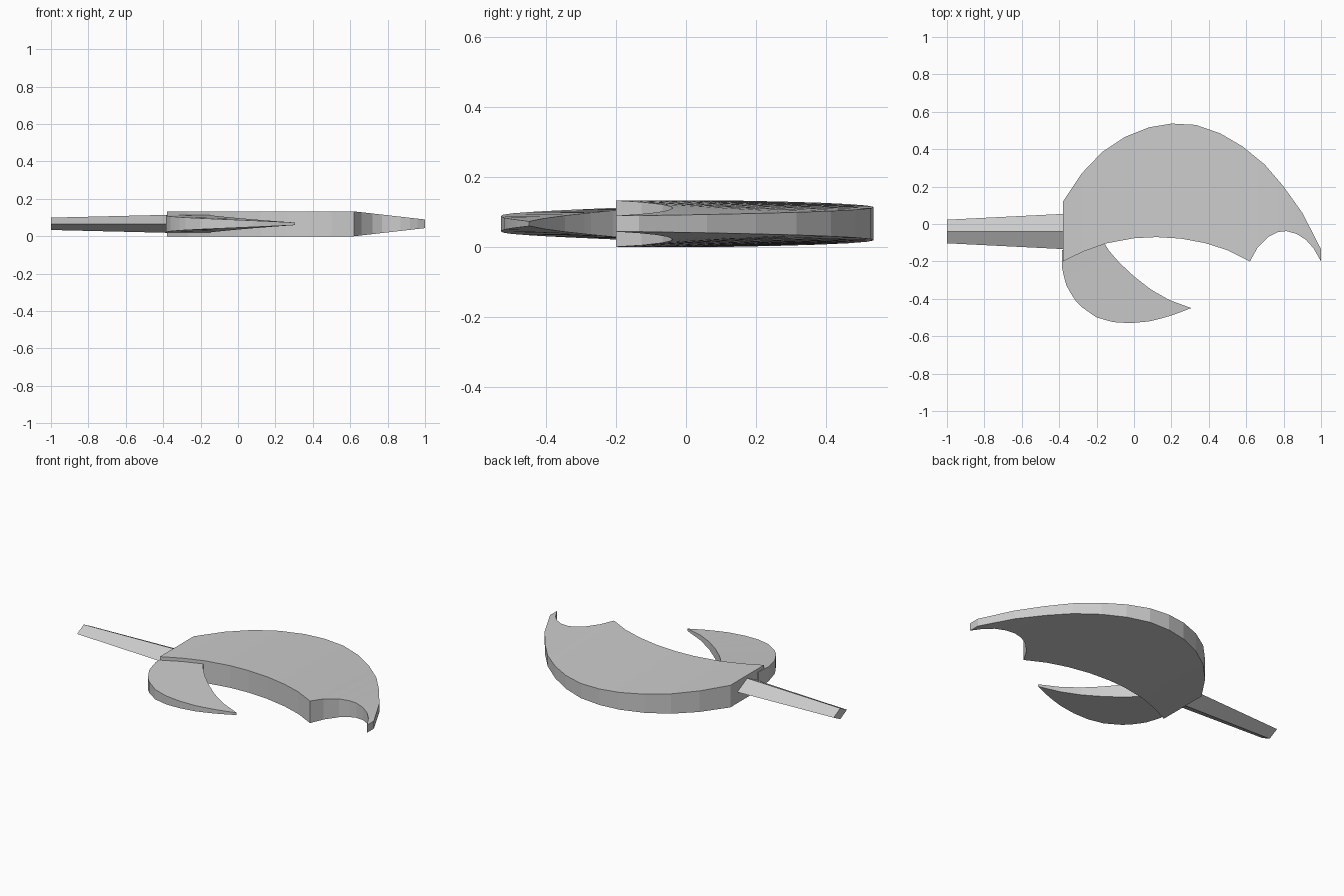
import bpy
from math import dist

if "Cube" in bpy.data.objects:
    bpy.data.objects.remove(bpy.data.objects["Cube"])

ZC = 0.0665  # mid-plane height of all parts


def lerp(a, b, t):
    return a + (b - a) * t


def sample(keys, vals, k):
    """Piecewise linear lookup."""
    for i in range(len(keys) - 1):
        if k <= keys[i + 1] + 1e-9:
            return lerp(vals[i], vals[i + 1], (k - keys[i]) / (keys[i + 1] - keys[i]))
    return vals[-1]


def loft(name, rings):
    """Closed solid through a row of four-sided sections."""
    verts = [v for r in rings for v in r]
    faces = [(0, 1, 2, 3)]
    for i in range(len(rings) - 1):
        a = i * 4
        for j in range(4):
            k = (j + 1) % 4
            faces.append((a + j, a + 4 + j, a + 4 + k, a + k))
    n = len(verts)
    faces.append((n - 1, n - 2, n - 3, n - 4))
    mesh = bpy.data.meshes.new(name)
    mesh.from_pydata(verts, [], faces)
    import bmesh
    bm = bmesh.new()
    bm.from_mesh(mesh)
    bmesh.ops.recalc_face_normals(bm, faces=bm.faces)
    bm.to_mesh(mesh)
    bm.free()
    ob = bpy.data.objects.new(name, mesh)
    bpy.context.collection.objects.link(ob)
    return ob


def section(inner, outer, hi, ho):
    return [(*inner, ZC - hi), (*outer, ZC - ho), (*outer, ZC + ho), (*inner, ZC + hi)]


# Main axe blade: concave inner edge with a hooked tip, domed outer edge
outer = [(-.38, .12), (-.28, .27), (-.17, .385), (-.05, .465), (.08, .517), (.2, .537),
         (.33, .53), (.46, .485), (.58, .415), (.7, .317), (.8, .2), (.9, .06), (1, -.135)]
inner = [(-.38, -.2), (-.27, -.147), (-.15, -.104), (0, -.076), (.12, -.07), (.25, -.078),
         (.38, -.102), (.5, -.14), (.62, -.2), (.66, -.127), (.72, -.067), (.77, -.043),
         (.815, -.038), (.87, -.053), (.92, -.085), (.96, -.13), (1, -.2)]
xs = sorted({p[0] for p in outer + inner})
rings = []
for x in xs:
    yi = sample(*zip(*inner), x)
    yo = sample(*zip(*outer), x)
    hi = sample((-.38, .62, 1), (.0665, .0665, .023), x)
    ho = sample((-.38, 1), (.0665, .023), x)
    rings.append(section((x, yi), (x, yo), hi, ho))
loft("blade", rings)


# Lower curved spike, thinning evenly to its point
def along(pts, t):
    d = [0]
    for a, b in zip(pts, pts[1:]):
        d.append(d[-1] + dist(a, b))
    return tuple(sample(d, [p[i] for p in pts], t * d[-1]) for i in range(2))


spike_out = [(-.385, -.14), (-.385, -.24), (-.36, -.335), (-.3, -.43), (-.2, -.5),
             (-.11, -.525), (-.02, -.53), (.09, -.52), (.2, -.49), (.305, -.45)]
spike_in = [(-.165, -.09), (-.14, -.135), (-.08, -.205), (0, -.28), (.09, -.35),
            (.19, -.407), (.302, -.448)]
N = 20
loft("spike", [section(along(spike_in, i / N), along(spike_out, i / N),
                       lerp(.048, .007, i / N), lerp(.048, .007, i / N))
               for i in range(N + 1)])

# Tapered shaft with a diamond section
loft("shaft", [[(x, -.04 - w, ZC), (x, -.04, ZC - h), (x, -.04 + w, ZC), (x, -.04, ZC + h)]
               for x, w, h in ((-1, .063, .033), (-.38, .094, .048))])
